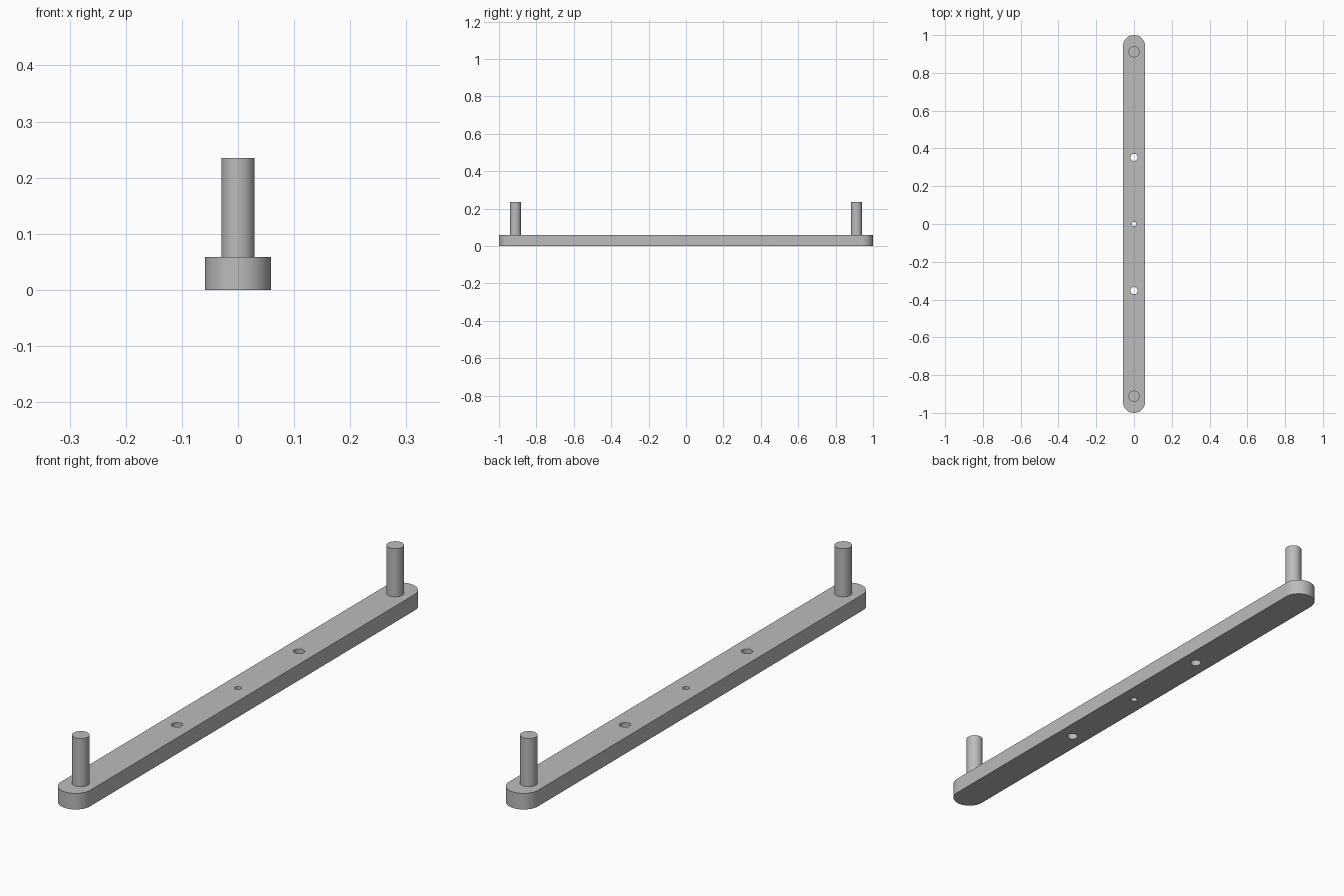
import bpy, bmesh, math

if "Cube" in bpy.data.objects:
    bpy.data.objects.remove(bpy.data.objects["Cube"])

U = 2 / 170          # one design unit, the bar is 170 long
BAR_R, BAR_H = 5 * U, 5 * U
SEG = 64

grey = bpy.data.materials.new("plain grey")
grey.use_nodes = True
colour = (0.5, 0.5, 0.5, 1)
grey.diffuse_color = colour
grey.node_tree.nodes["Principled BSDF"].inputs["Base Color"].default_value = colour


def prism(name, outline, z0, z1):
    """Extrude a closed outline from z0 up to z1."""
    bm = bmesh.new()
    base = bm.faces.new([bm.verts.new((x, y, z0)) for x, y in outline])
    top = bmesh.ops.extrude_face_region(bm, geom=[base])["geom"]
    bmesh.ops.translate(bm, vec=(0, 0, z1 - z0),
                        verts=[v for v in top if isinstance(v, bmesh.types.BMVert)])
    bmesh.ops.recalc_face_normals(bm, faces=bm.faces)
    mesh = bpy.data.meshes.new(name)
    bm.to_mesh(mesh)
    bm.free()
    mesh.materials.append(grey)
    obj = bpy.data.objects.new(name, mesh)
    bpy.context.collection.objects.link(obj)
    return obj


def arc(radius, cy, start, sweep, steps):
    return [(radius * math.cos(start + sweep * i / steps),
             cy + radius * math.sin(start + sweep * i / steps)) for i in range(steps + 1)]


def circle(radius, cy):
    return arc(radius, cy, 0, math.tau, SEG)[:-1]


def smooth(obj):
    bpy.ops.object.select_all(action='DESELECT')
    obj.select_set(True)
    bpy.context.view_layer.objects.active = obj
    bpy.ops.object.shade_smooth_by_angle(angle=math.radians(30))


# Bar with round ends
end = 1 - BAR_R
bar = prism("bar", arc(BAR_R, end, 0, math.pi, SEG // 2)
            + arc(BAR_R, -end, math.pi, math.pi, SEG // 2), 0, BAR_H)

# Through holes: a small centre one and a larger pair
for label, y, radius in (("front", -30, 1.6), ("centre", 0, 1), ("back", 30, 1.6)):
    cutter = prism(label + "_hole_cutter", circle(radius * U, y * U), -BAR_H, 2 * BAR_H)
    cut = bar.modifiers.new(label + "_hole", 'BOOLEAN')
    cut.operation, cut.solver, cut.object = 'DIFFERENCE', 'EXACT', cutter
    bpy.context.view_layer.objects.active = bar
    bpy.ops.object.modifier_apply(modifier=cut.name)
    bpy.data.objects.remove(cutter)
smooth(bar)

# Upright pegs at both ends
for label, side in (("front", -1), ("back", 1)):
    smooth(prism(label + "_peg", circle(2.5 * U, side * 77.5 * U), BAR_H, 20 * U))
